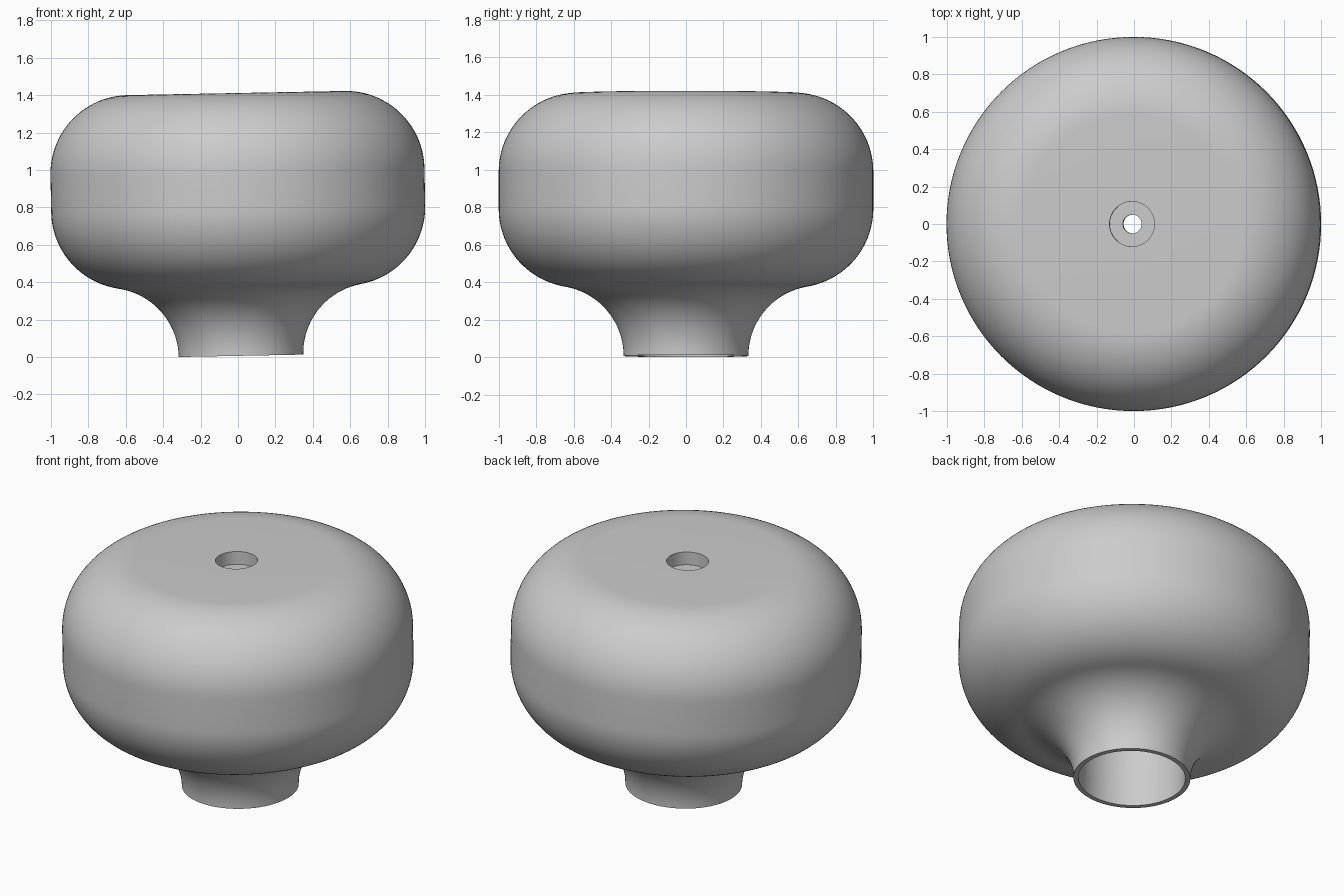
import bpy, bmesh
from math import sin, cos, radians, tau
from mathutils import Vector

old = bpy.data.objects.get("Cube")
if old:
    bpy.data.objects.remove(old, do_unlink=True)

# Single grey material
grey = bpy.data.materials.new("plain grey")
grey.use_nodes = True
colour = (0.6, 0.6, 0.6, 1)
grey.diffuse_color = colour
grey.node_tree.nodes["Principled BSDF"].inputs["Base Color"].default_value = colour


def arc(cx, cz, r, start, end, steps):
    """Points (radius, height) on an arc, angles in degrees."""
    angles = [radians(start + (end - start) * i / steps) for i in range(steps + 1)]
    return [(cx + r * cos(a), cz + r * sin(a)) for a in angles]


def lathe(name, profile, segments=128):
    """Spin a closed profile around the vertical axis."""
    bm = bmesh.new()
    verts = [bm.verts.new((r, 0, z)) for r, z in profile]
    edges = [bm.edges.new((verts[i - 1], verts[i])) for i in range(len(verts))]
    bmesh.ops.spin(bm, geom=verts + edges, cent=(0, 0, 0), axis=(0, 0, 1),
                   angle=tau, steps=segments, use_duplicate=False)
    bmesh.ops.remove_doubles(bm, verts=bm.verts, dist=0.0005)
    bmesh.ops.recalc_face_normals(bm, faces=bm.faces)
    mesh = bpy.data.meshes.new(name)
    bm.to_mesh(mesh)
    bm.free()
    mesh.materials.append(grey)
    obj = bpy.data.objects.new(name, mesh)
    bpy.context.collection.objects.link(obj)
    return obj


height = 1.405
lean = 9.3      # angle at which the neck curve meets the body curve

profile = [(0.305, 0)]                                        # foot rim
profile += arc(0.709, 0, 0.376, 180, 90 + lean, 20)           # flared neck
profile += arc(0.58, 0.786, 0.42, lean - 90, 0, 24)[1:]       # lower body
profile += arc(0.58, height - 0.42, 0.42, 0, 90, 24)          # upper body
profile += [(0.12, height), (0.12, height - 0.08),            # recess in the top
            (0.05, height - 0.08), (0.05, 1.15),              # through hole
            (0.305, 1.15)]                                    # bore in the neck

knob = lathe("knob_body", profile)

# The knob leans very slightly to one side and rests on its rim
tilt = radians(1.1)
knob.rotation_euler = Vector((0, -tilt, 0))
knob.location = (0.016, 0, 0.333 * sin(tilt))

bpy.ops.object.select_all(action="DESELECT")
knob.select_set(True)
bpy.context.view_layer.objects.active = knob
bpy.ops.object.shade_smooth_by_angle(angle=radians(30))
